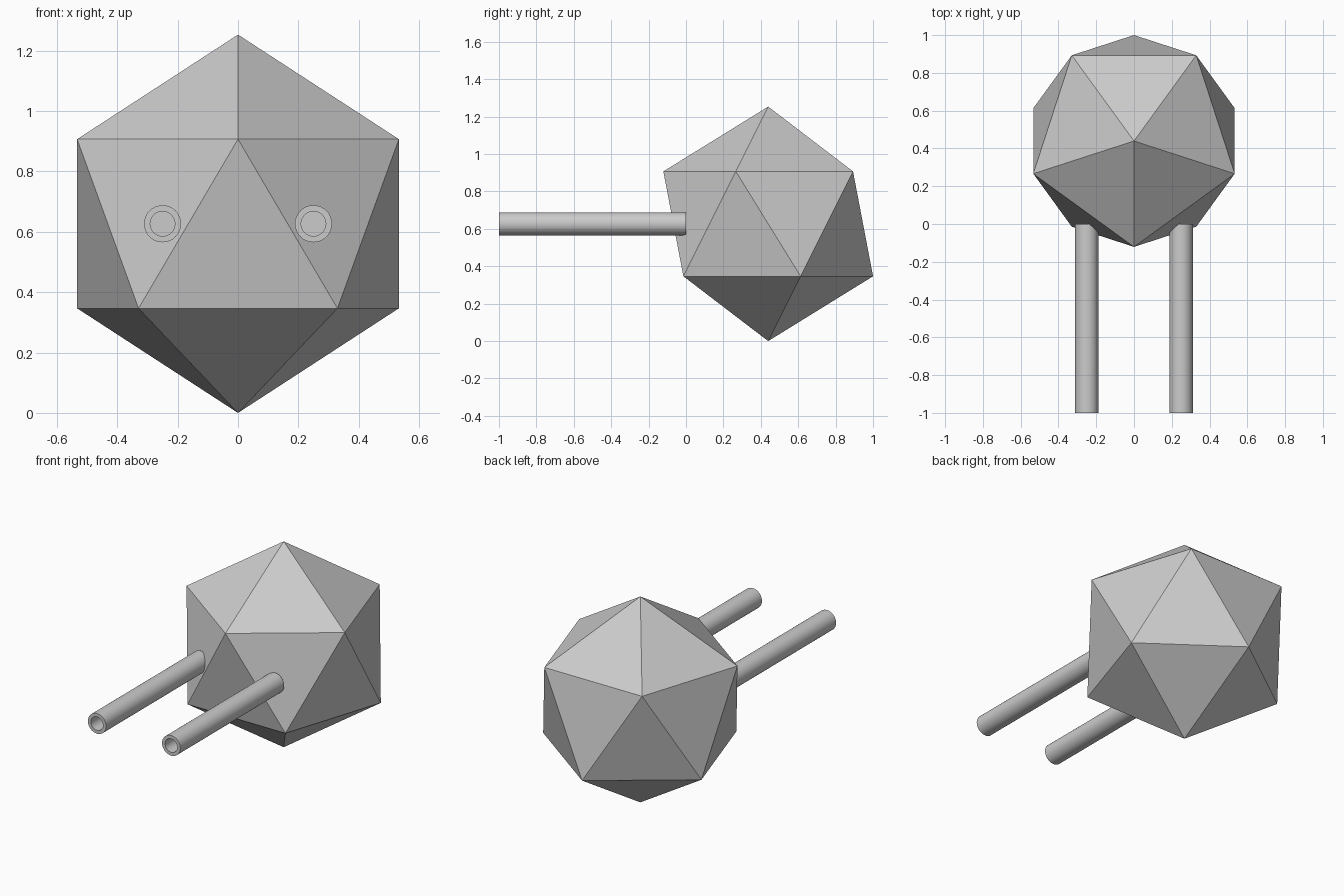
import bpy
import bmesh
import math
from mathutils import Matrix

if "Cube" in bpy.data.objects:
    bpy.data.objects.remove(bpy.data.objects["Cube"])

R = 0.6268          # body radius, also the height of its centre
BODY_Y = 0.4395


def add_object(name, bm):
    mesh = bpy.data.meshes.new(name)
    bm.to_mesh(mesh)
    bm.free()
    obj = bpy.data.objects.new(name, mesh)
    bpy.context.collection.objects.link(obj)
    return obj


# Flat-faced twenty-sided body, one lower vertex pointing to the back
bm = bmesh.new()
bmesh.ops.create_icosphere(
    bm, subdivisions=1, radius=R,
    matrix=Matrix.Translation((0, BODY_Y, R)) @ Matrix.Rotation(-math.pi / 2, 4, 'Z'))
add_object("body", bm)


def barrel(name, x):
    # Rod along y with a blind bore sunk into its front end
    bm = bmesh.new()
    bmesh.ops.create_cone(
        bm, cap_ends=True, segments=32, radius1=0.0615, radius2=0.0615, depth=1,
        matrix=Matrix.Translation((x, -0.5, R)) @ Matrix.Rotation(math.pi / 2, 4, 'X'))
    bm.normal_update()
    front = min(bm.faces, key=lambda f: f.calc_center_median().y)
    bmesh.ops.inset_region(bm, faces=[front], thickness=0.0205)
    front = bmesh.ops.extrude_discrete_faces(bm, faces=[front])["faces"][0]
    bmesh.ops.translate(bm, verts=front.verts, vec=(0, 0.5, 0))
    bm.normal_update()
    obj = add_object(name, bm)
    bpy.context.view_layer.objects.active = obj
    obj.select_set(True)
    bpy.ops.object.shade_smooth_by_angle(angle=math.radians(30))
    obj.select_set(False)


# Twin barrels
for side, x in (("left", -0.25), ("right", 0.25)):
    barrel(side + "_barrel", x)
